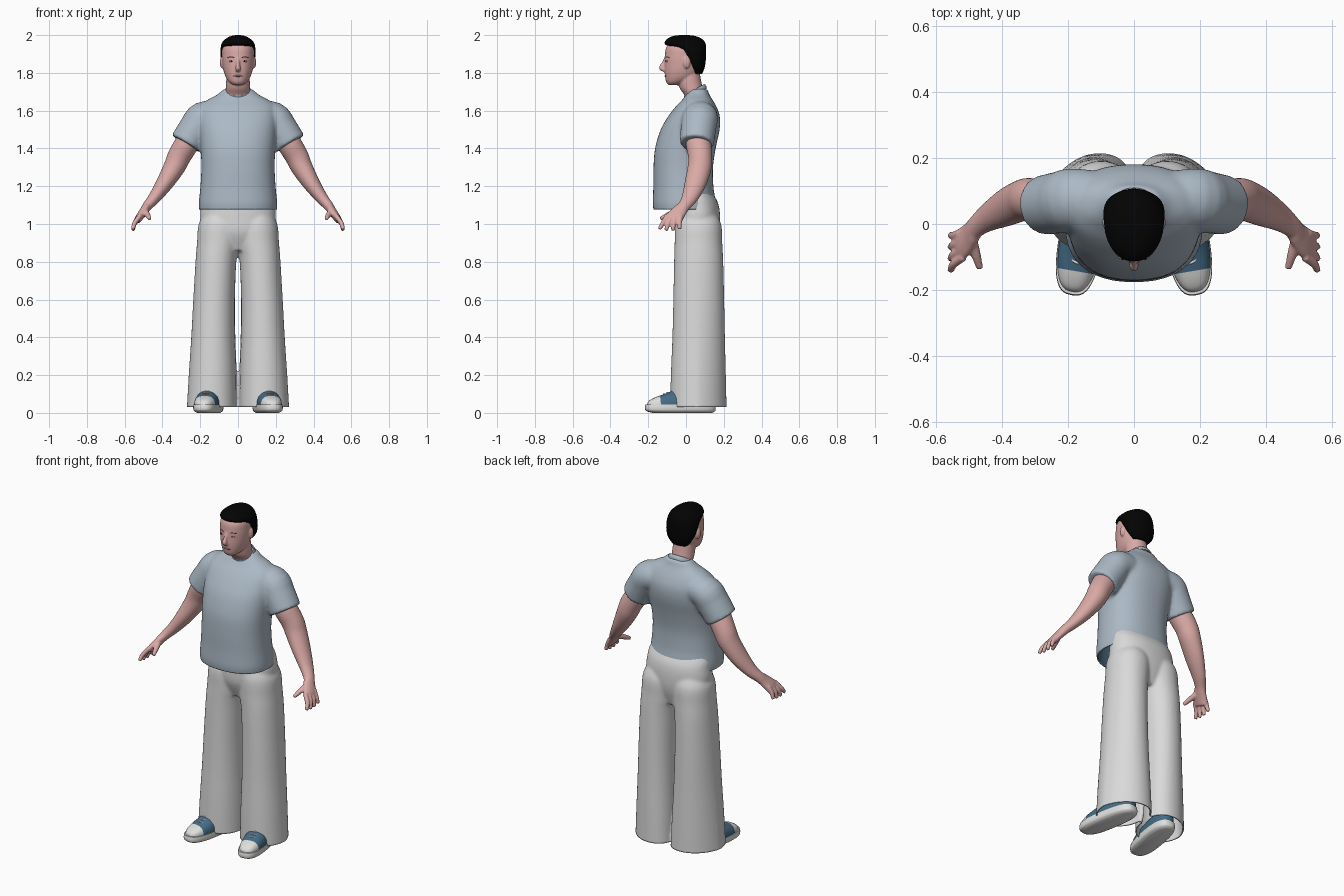
import bpy, bmesh, math
from mathutils import Matrix, Vector

cube = bpy.data.objects.get("Cube")
if cube:
    bpy.data.objects.remove(cube, do_unlink=True)


def material(name, color):
    m = bpy.data.materials.new(name)
    m.use_nodes = True
    m.diffuse_color = (*color, 1)
    for node in m.node_tree.nodes:
        if node.type == 'BSDF_PRINCIPLED':
            node.inputs["Base Color"].default_value = (*color, 1)
            node.inputs["Roughness"].default_value = 0.8
    return m


SKIN = material("skin", (0.70, 0.40, 0.38))
HAIR = material("black hair", (0.001, 0.001, 0.001))
SHIRT = material("pale blue cotton", (0.41, 0.485, 0.56))
LINING = material("shirt lining", (0.08, 0.17, 0.25))
PANTS = material("light grey cloth", (0.70, 0.70, 0.70))
CANVAS = material("blue canvas", (0.06, 0.15, 0.24))
RUBBER = material("white rubber", (0.74, 0.74, 0.73))
LIPS = material("lips", (0.52, 0.25, 0.24))
EYE = material("eye white", (0.55, 0.53, 0.52))
BROW = material("brown brow", (0.22, 0.12, 0.11))


def smooth_rows(rows, steps=4):
    """Catmull-Rom interpolation through rows of numbers."""
    out = []
    for i in range(len(rows) - 1):
        a, b, c, d = (rows[max(i - 1, 0)], rows[i], rows[i + 1],
                      rows[min(i + 2, len(rows) - 1)])
        for s in range(steps):
            t = s / steps
            out.append([q + 0.5 * t * (r - p + t * (2*p - 5*q + 4*r - w + t * (3*(q - r) + w - p)))
                        for p, q, r, w in zip(a, b, c, d)])
    out.append(list(rows[-1]))
    return out


def loft(bm, rows, side=1, flat=False, n=32, power=2.0):
    """Closed tube through rows of (x, y, z, radius along y, other radius)."""
    rows = smooth_rows(rows)
    centers = [Vector(r[:3]) for r in rows]
    y_axis = Vector((0, 1, 0))

    def curve(v):
        return math.copysign(abs(v) ** (2 / power), v)

    rings = []
    for i, r in enumerate(rows):
        t = Vector((0, 0, 1))
        if not flat:
            t = (centers[min(i + 1, len(rows) - 1)] - centers[max(i - 1, 0)]).normalized()
        u = (y_axis - t * t.dot(y_axis)).normalized()
        v = t.cross(u)
        ring = []
        for k in range(n):
            a = math.tau * k / n
            p = centers[i] + u * r[3] * curve(math.cos(a)) + v * r[4] * curve(math.sin(a))
            p.x *= side
            ring.append(bm.verts.new(p))
        rings.append(ring)
    for lo, hi in zip(rings, rings[1:]):
        for k in range(n):
            j = (k + 1) % n
            bm.faces.new((lo[k], lo[j], hi[j], hi[k]))
    bm.faces.new(rings[0])
    bm.faces.new(rings[-1])


def stack(bm, spans, side=1, n=48, power=2.3):
    """Level sections given as (z, front y, back y, inner x, outer x)."""
    rows = [((l + r) / 2, (f + b) / 2, z, (b - f) / 2, (r - l) / 2) for z, f, b, l, r in spans]
    loft(bm, rows, side, True, n, power)


def even(spans):
    """Sections symmetric in x: (z, front, back, half width)."""
    return [(z, f, b, -w, w) for z, f, b, w in spans]


def ball(bm, loc, size):
    bmesh.ops.create_uvsphere(bm, u_segments=20, v_segments=12, radius=1,
                              matrix=Matrix.LocRotScale(Vector(loc), None, Vector(size)))


def slice_at(bm, co, normal, clear=False):
    bmesh.ops.bisect_plane(bm, geom=bm.verts[:] + bm.edges[:] + bm.faces[:],
                           plane_co=co, plane_no=normal, clear_inner=clear)


def finish(name, bm, mats):
    bmesh.ops.recalc_face_normals(bm, faces=bm.faces[:])
    mesh = bpy.data.meshes.new(name)
    bm.to_mesh(mesh)
    bm.free()
    for m in mats:
        mesh.materials.append(m)
    mesh.shade_smooth()
    mesh.set_sharp_from_angle(angle=0.9)
    ob = bpy.data.objects.new(name, mesh)
    bpy.context.scene.collection.objects.link(ob)
    return ob


def fuse(name, bm, mats, voxel, rounds, hem=None):
    """Merge overlapping lofts into one smooth skin, optionally open at a hem."""
    ob = finish(name, bm, [])
    remesh = ob.modifiers.new("merge", 'REMESH')
    remesh.mode = 'VOXEL'
    remesh.voxel_size = voxel
    soft = ob.modifiers.new("soften", 'SMOOTH')
    soft.factor, soft.iterations = 0.5, rounds
    graph = bpy.context.evaluated_depsgraph_get()
    mesh = bpy.data.meshes.new_from_object(ob.evaluated_get(graph))
    ob.modifiers.clear()
    ob.data = mesh
    mesh.materials.clear()
    for m in mats:
        mesh.materials.append(m)
    if hem is not None:
        cut = bmesh.new()
        cut.from_mesh(mesh)
        slice_at(cut, (0, 0, hem), (0, 0, 1), clear=True)
        cut.to_mesh(mesh)
        cut.free()
        shell = ob.modifiers.new("cloth", 'SOLIDIFY')
        shell.thickness, shell.offset = 0.007, -1
        shell.material_offset = len(mats) - 1
    mesh.shade_smooth()


# Shirt: torso and short sleeves
bm = bmesh.new()
stack(bm, even([(1.04, -.165, .158, .202), (1.1, -.176, .159, .208), (1.15, -.175, .152, .204),
                (1.2, -.173, .145, .199), (1.3, -.172, .143, .194), (1.4, -.164, .157, .198),
                (1.5, -.134, .178, .206), (1.57, -.094, .179, .208), (1.62, -.056, .162, .2),
                (1.655, -.022, .142, .165), (1.685, 0, .124, .11), (1.715, .02, .114, .075)]))
for side in (1, -1):
    loft(bm, [(.1, .075, 1.57, .085, .08), (.185, .074, 1.56, .095, .088),
              (.222, .066, 1.51, .094, .089), (.275, .057, 1.424, .09, .089)], side)
fuse("shirt", bm, [SHIRT, LINING], 0.009, 8, hem=1.078)

# Collar band
bm = bmesh.new()
tilt = Matrix.Translation((0, .05, 1.699)) @ Matrix.Rotation(math.radians(30), 4, 'X')
loops = []
for k in range(40):
    a = math.tau * k / 40
    loops.append([bm.verts.new(tilt @ Vector((math.cos(a) * (.066 + .005 * math.cos(b)),
                                              math.sin(a) * (.06 + .005 * math.cos(b)),
                                              .014 * math.sin(b))))
                  for b in (math.tau * j / 10 for j in range(10))])
for k in range(40):
    p, q = loops[k], loops[(k + 1) % 40]
    for j in range(10):
        i = (j + 1) % 10
        bm.faces.new((p[j], p[i], q[i], q[j]))
finish("shirt_collar", bm, [SHIRT])

# Trousers: flared legs narrowing inward at the back, then hips
bm = bmesh.new()
for side in (1, -1):
    stack(bm, [(-.03, -.086, .216, .006, .274), (.2, -.08, .211, .01, .261),
               (.4, -.072, .206, .016, .248), (.6, -.067, .202, .017, .237),
               (.8, -.063, .197, .009, .225), (.9, -.06, .192, -.008, .217),
               (1, -.056, .186, -.015, .208), (1.07, -.03, .15, .02, .17)], side, power=2.1)
for v in bm.verts:
    v.co.x -= math.copysign(.27 * max(0, v.co.y - .065) * max(0, .9 - v.co.z), v.co.x)
stack(bm, even([(.86, -.02, .15, .1), (.95, -.055, .176, .18), (1.03, -.058, .181, .2),
                (1.1, -.056, .173, .195), (1.15, -.053, .15, .187), (1.25, -.05, .09, .15)]),
      power=2.2)
fuse("trousers", bm, [PANTS], 0.009, 4, hem=.032)

# Arms with hands
for label, side in (("left", 1), ("right", -1)):
    bm = bmesh.new()
    loft(bm, [(.2, .065, 1.54, .06, .06), (.265, .066, 1.435, .067, .064),
              (.31, .075, 1.36, .064, .062), (.338, .072, 1.3, .063, .057),
              (.39, .049, 1.213, .057, .045), (.442, .02, 1.14, .043, .033),
              (.48, -.01, 1.095, .033, .026), (.497, -.033, 1.07, .039, .023),
              (.522, -.06, 1.035, .047, .02), (.532, -.068, 1.015, .043, .015)], side)
    for i in range(4):
        reach = .008 * (i in (1, 2))
        loft(bm, [(.517 + .003 * i, -.1 + .024 * i, 1.045, .013, .013),
                  (.547, -.122 + .029 * i, 1.005, .0125, .0125),
                  (.556, -.142 + .036 * i, .973 - reach, .01, .01)], side, n=16)
    loft(bm, [(.493, -.045, 1.07, .017, .017), (.48, -.09, 1.05, .015, .015),
              (.467, -.135, 1.028, .01, .01)], side, n=16)
    fuse(label + "_arm", bm, [SKIN], 0.005, 3)

# Head, neck, nose and ears
bm = bmesh.new()
stack(bm, even([(1.735, -.09, -.045, .024), (1.75, -.104, .0, .046), (1.775, -.11, .05, .064),
                (1.81, -.113, .075, .076), (1.85, -.113, .085, .082), (1.89, -.112, .09, .084),
                (1.94, -.102, .09, .08), (1.98, -.055, .055, .045)]), power=2.1)
stack(bm, even([(1.62, .01, .095, .06), (1.68, -.008, .096, .063), (1.72, -.034, .088, .063),
                (1.77, -.045, .078, .062), (1.82, -.04, .07, .058)]), power=2)
loft(bm, [(0, -.107, 1.876, .01, .008), (0, -.119, 1.85, .011, .009),
          (0, -.129, 1.827, .014, .014), (0, -.116, 1.815, .01, .014)], n=20)
for side in (1, -1):
    ball(bm, (side * .084, .004, 1.855), (.012, .019, .032))
fuse("head", bm, [SKIN], 0.005, 3)

# Hair
bm = bmesh.new()
stack(bm, even([(1.795, .035, .085, .05), (1.825, .018, .098, .074), (1.86, -.008, .104, .088),
                (1.89, -.03, .106, .092), (1.92, -.058, .107, .0925), (1.938, -.085, .107, .091),
                (1.95, -.109, .105, .089), (1.966, -.112, .098, .08), (1.984, -.094, .078, .06),
                (1.995, -.068, .05, .038), (2, -.035, .015, .012)]), power=2.05)
finish("hair", bm, [HAIR])

# Eyes, brows and mouth
for label, side in (("left", 1), ("right", -1)):
    for part, loc, size, mat in (("eye", (.034, -.099, 1.861), (.014, .008, .005), EYE),
                                 ("iris", (.034, -.104, 1.861), (.005, .005, .0045), HAIR)):
        bm = bmesh.new()
        ball(bm, (side * loc[0], loc[1], loc[2]), size)
        finish(label + "_" + part, bm, [mat])
    bm = bmesh.new()
    loft(bm, [(.016, -.109, 1.879, .0025, .0025), (.035, -.103, 1.884, .003, .003),
              (.056, -.088, 1.88, .0025, .0025)], side, n=10)
    finish(label + "_brow", bm, [BROW])
bm = bmesh.new()
ball(bm, (0, -.105, 1.784), (.025, .009, .006))
finish("mouth", bm, [LIPS])

# Shoes: sole, canvas upper with rubber toe cap, laces
for label, side in (("left", 1), ("right", -1)):
    place = Matrix.Translation((side * .152, 0, 0)) @ Matrix.Rotation(side * .17, 4, 'Z')
    sole, upper, laces = bmesh.new(), bmesh.new(), bmesh.new()
    stack(sole, even([(0, -.18, .14, .05), (.01, -.212, .155, .064), (.025, -.219, .158, .068),
                      (.045, -.216, .156, .067)]), power=2.8)
    stack(upper, even([(.035, -.21, .15, .065), (.06, -.202, .15, .064), (.08, -.17, .15, .06),
                       (.1, -.115, .148, .052), (.116, -.075, .14, .042),
                       (.122, -.05, .12, .03)]), n=64, power=2.6)
    slice_at(upper, (0, -.145, 0), (0, 1, 0))
    for f in upper.faces:
        f.material_index = int(f.calc_center_median().y < -.145)
    for y, z in ((-.08, .116), (-.1, .108), (-.12, .1)):
        loft(laces, [(-.036, y + .025, z - .012, .004, .004), (0, y, z, .004, .004),
                     (.036, y + .025, z - .012, .004, .004)], n=10)
    for part, mesh, mats in (("sole", sole, [RUBBER]), ("upper", upper, [CANVAS, RUBBER]),
                             ("laces", laces, [RUBBER])):
        mesh.transform(place)
        finish(label + "_shoe_" + part, mesh, mats)
